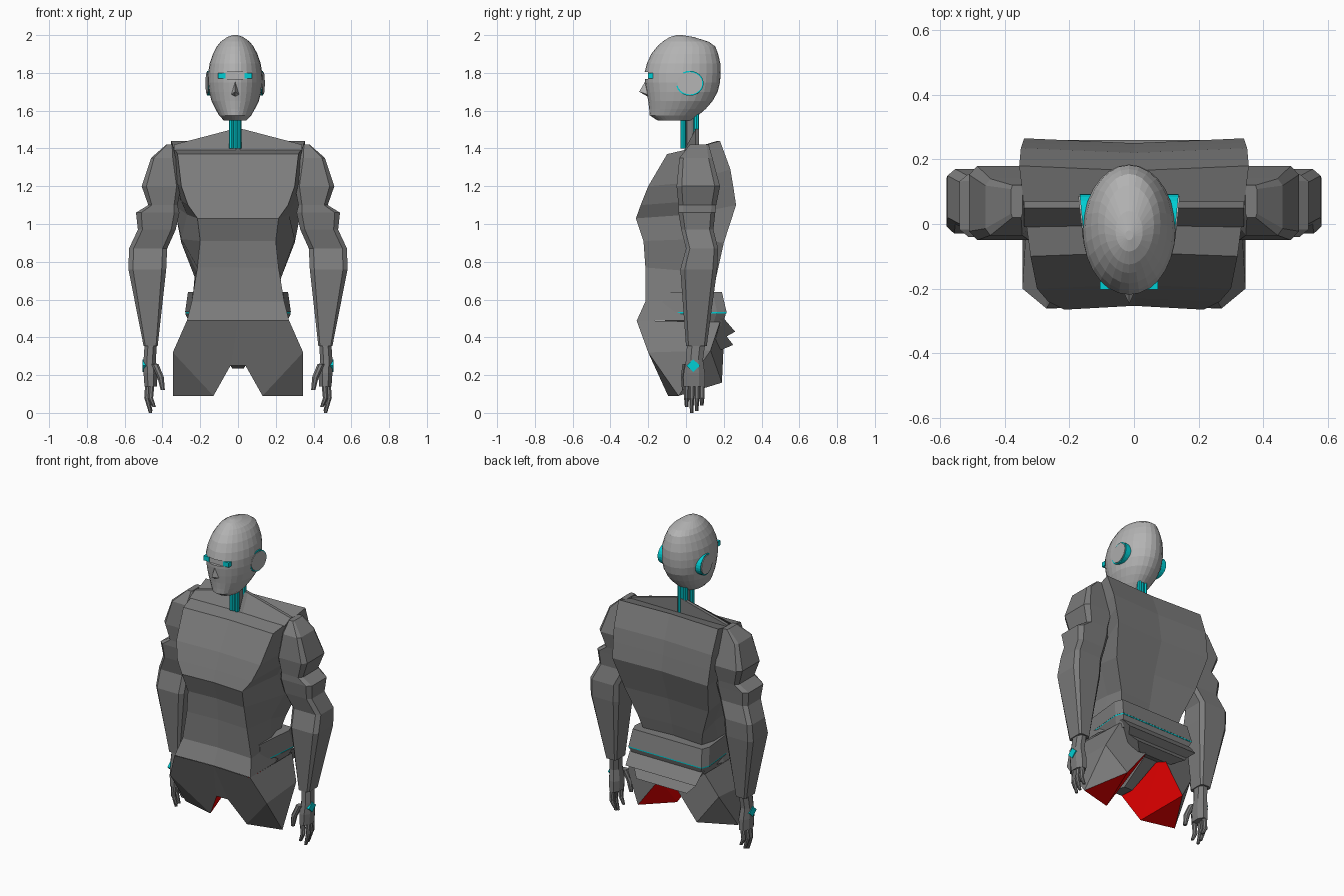
import bpy, bmesh, math

if "Cube" in bpy.data.objects:
    bpy.data.objects.remove(bpy.data.objects["Cube"])


def material(name, rgb):
    m = bpy.data.materials.new(name)
    m.diffuse_color = (*rgb, 1)
    m.use_nodes = True
    m.node_tree.nodes["Principled BSDF"].inputs["Base Color"].default_value = m.diffuse_color
    return m


cyan = material("cyan", (0.0, 0.62, 0.66))
dark = material("dark_grey", (0.2, 0.2, 0.2))
light = material("head_grey", (0.45, 0.45, 0.45))
red = material("red", (0.85, 0.0, 0.0))


def mesh(name, verts, faces, mat=dark, fix=True):
    bm = bmesh.new()
    vs = [bm.verts.new(v) for v in verts]
    for f in faces:
        bm.faces.new([vs[i] for i in f])
    if fix:
        bmesh.ops.recalc_face_normals(bm, faces=bm.faces)
    me = bpy.data.meshes.new(name)
    bm.to_mesh(me)
    bm.free()
    ob = bpy.data.objects.new(name, me)
    bpy.context.collection.objects.link(ob)
    me.materials.append(mat)
    return ob


def loft(name, rings, mat=dark):
    n = len(rings[0])
    verts = [p for r in rings for p in r]
    faces = [tuple(range(n)), tuple(range((len(rings) - 1) * n, len(rings) * n))]
    for k in range(len(rings) - 1):
        for i in range(n):
            j = (i + 1) % n
            faces.append((k * n + i, k * n + j, (k + 1) * n + j, (k + 1) * n + i))
    return mesh(name, verts, faces, mat)


def octagon(z, x0, x1, y0, y1, s=1, c=0.28):
    cx, cy = (x1 - x0) * c, (y1 - y0) * c
    pts = [(x0 + cx, y0), (x1 - cx, y0), (x1, y0 + cy), (x1, y1 - cy),
           (x1 - cx, y1), (x0 + cx, y1), (x0, y1 - cy), (x0, y0 + cy)]
    return [(s * x, y, z) for x, y in pts]


def box(name, x0, x1, y0, y1, z0, z1, mat=dark):
    return loft(name, [[(x0, y0, z), (x1, y0, z), (x1, y1, z), (x0, y1, z)] for z in (z0, z1)], mat)


def ellipse(cx, cy, z, rx, ry, n=28):
    return [(cx + rx * math.sin(2 * math.pi * i / n), cy - ry * math.cos(2 * math.pi * i / n), z)
            for i in range(n)]


# Head: z, half width, front y, back y
HX = -0.015
head_sections = [(1.548, .06, -.15, .03), (1.575, .085, -.192, .065), (1.61, .105, -.195, .105),
                 (1.65, .125, -.2, .14), (1.70, .138, -.209, .168), (1.75, .144, -.217, .18),
                 (1.80, .143, -.22, .184), (1.85, .135, -.207, .182), (1.90, .118, -.184, .17),
                 (1.94, .097, -.152, .155), (1.965, .077, -.125, .12), (1.99, .042, -.085, .04),
                 (2.0, .012, -.05, -.02)]
head = loft("head", [ellipse(HX, (a + b) / 2, z, w, (b - a) / 2) for z, w, a, b in head_sections], light)
cutter = box("visor_cutter", HX - .1, HX + .1, -.3, -.2, 1.768, 1.805, light)
cutter.hide_render = True
cutter.hide_viewport = True
cut = head.modifiers.new("visor", "BOOLEAN")
cut.operation, cut.object, cut.solver = "DIFFERENCE", cutter, "EXACT"
mesh("nose", [(HX, -.21, 1.765), (HX, -.248, 1.70), (HX - .022, -.2, 1.685), (HX + .022, -.2, 1.685),
              (HX, -.195, 1.67)],
     [(0, 1, 2), (0, 3, 1), (1, 4, 2), (1, 3, 4), (0, 2, 4, 3)], light)
for s in (-1, 1):
    a, b = sorted((HX + s * .05, HX + s * .09))
    box("eye", a, b, -.202, -.15, 1.77, 1.80, cyan)


# Ear discs: cyan rim with a grey cap
def ear_ring(s, x, ry, rz):
    return [(HX + s * (x + .007 * math.cos(t)), .02 + ry * math.cos(t), 1.745 + rz * math.sin(t))
            for t in (2 * math.pi * i / 24 for i in range(24))]


for s in (-1, 1):
    loft("ear_rim", [ear_ring(s, .10, .073, .066), ear_ring(s, .146, .073, .066)], cyan)
    loft("ear_cap", [ear_ring(s, .12, .066, .059), ear_ring(s, .15, .066, .059)], light)

# Neck: grey core with cyan rods around it
loft("neck_core", [ellipse(HX, .03, z, .024, .035, 8) for z in (1.40, 1.58)])
for dx in (-.02, .0, .02):
    for y in (-.015, .055):
        loft("neck_rod", [ellipse(HX + dx, y, z, .0125, .015, 8) for z in (1.40, 1.60)], cyan)

# Torso: front (half width, y, z), side, back
torso_sections = [
    ((.32, -.10, 1.37), (.34, .05, 1.405), (.355, .18, 1.44)),
    ((.30, -.20, 1.20), (.33, .02, 1.22), (.35, .235, 1.29)),
    ((.265, -.24, 1.10), (.30, .02, 1.12), (.345, .25, 1.20)),
    ((.215, -.265, 1.03), (.27, .02, 1.05), (.34, .265, 1.10)),
    ((.20, -.225, .91), (.30, .05, .92), (.30, .20, .90)),
    ((.215, -.215, .77), (.22, .02, .75), (.23, .16, .72)),
    ((.245, -.215, .59), (.24, .0, .60), (.20, .13, .60)),
    ((.27, -.26, .49), (.27, .0, .49), (.22, .14, .49))]
verts, faces = [], []
for f, sd, b in torso_sections:
    right = [(0, f[1] + .012, f[2]), f, sd, b, (0, b[1] - .015, b[2])]
    verts += right + [(-x, y, z) for x, y, z in right[3:0:-1]]
for k in range(len(torso_sections) - 1):
    for i in range(8):
        j = (i + 1) % 8
        faces.append((k * 8 + i, k * 8 + j, k * 8 + 8 + j, k * 8 + 8 + i))
faces += [(0, 1, 2, 6, 7), (2, 3, 4, 5, 6)]
mesh("torso", verts, faces)

# Sloping trapezius fin from the neck to each shoulder
for s in (-1, 1):
    loft("trapezius", [[(s * x, -.01, z0), (s * x, .07, z0), (s * x, .07, z1), (s * x, .05, z1)]
                       for x, z0, z1 in ((.01, 1.38, 1.505), (.035, 1.38, 1.50), (.34, 1.39, 1.42))])


# Belt around the back of the waist, with a thin cyan seam
def belt_ring(z, w, y0, y1):
    return [(-w * .9, y0, z), (w * .9, y0, z), (w, y1 - .05, z), (w * .93, y1, z),
            (-w * .93, y1, z), (-w, y1 - .05, z)]


loft("belt_upper", [belt_ring(.64, .265, -.12, .19), belt_ring(.534, .28, -.13, .215)])
loft("belt_seam", [belt_ring(.534, .279, -.125, .214), belt_ring(.527, .279, -.125, .214)], cyan)
loft("belt_lower", [belt_ring(.527, .28, -.13, .212), belt_ring(.46, .25, -.1, .19)])

# Stacked rear plates below the belt, narrowing downward
profile = [(.08, .50, .26), (.20, .50, .26), (.26, .43, .25), (.215, .405, .22),
           (.25, .36, .18), (.19, .335, .12), (.08, .36, .12)]
loft("rear_plates", [[(s * w, y, z) for y, z, w in profile] for s in (-1, 1)])

# Hip and thigh shells, closed by a slanted red cut face
half = [(0, -.25, .49), (.27, -.262, .49), (.345, -.20, .32), (.345, -.04, .09), (.13, -.095, .09),
        (.04, -.16, .25), (.26, .18, .48), (.325, .13, .33), (.21, .19, .16), (.05, .2, .37), (0, .19, .47)]
shell = [(0, 1, 2, 4, 5), (2, 3, 4), (1, 6, 7, 2), (2, 7, 3), (7, 8, 3), (6, 10, 9, 8, 7)]
cap = [(5, 4, 9), (4, 8, 9), (4, 3, 8)]
for s in (1, -1):
    pts = [(s * x, y, z) for x, y, z in half]
    thigh = mesh("thigh", pts, [f[::s] for f in shell + cap], fix=False)
    thigh.data.materials.append(red)
    for p in list(thigh.data.polygons)[len(shell):]:
        p.material_index = 1
mesh("crotch_strip", [(-.04, -.16, .25), (.04, -.16, .25), (.05, .2, .37), (-.05, .2, .37),
                      (-.03, -.05, .235), (.03, -.05, .235), (0, -.25, .49), (0, .19, .47)],
     [(0, 4, 5, 1), (4, 3, 2, 5), (0, 1, 6), (2, 3, 7), (0, 3, 4), (1, 5, 2)], fix=False)

# Arms: z, inner x, outer x, front y, back y
arm_sections = [(1.42, .345, .38, .02, .12), (1.35, .33, .46, -.035, .14), (1.20, .30, .51, -.05, .18),
                (1.10, .32, .475, -.04, .16), (1.06, .31, .54, -.04, .155), (.97, .33, .53, -.025, .145),
                (.87, .375, .577, .0, .17), (.76, .38, .58, -.03, .165), (.355, .425, .50, .0, .11)]
hand_sections = [(.355, .43, .495, .005, .10), (.28, .435, .50, .0, .09), (.21, .425, .50, -.012, .10),
                 (.14, .43, .495, -.012, .10)]


def finger(name, s, path, r):
    loft(name, [octagon(z, x - r * k, x + r * k, y - r * k, y + r * k, s)
                for (x, y, z), k in zip(path, (1.1, 1, .65))])


for s in (-1, 1):
    loft("arm", [octagon(*sec, s, .12) for sec in arm_sections])
    loft("palm", [octagon(*sec, s) for sec in hand_sections])
    for i, tip in enumerate((.03, .0, .01, .04)):
        y = .003 + i * .027
        dx = (-.012, .008, .006, -.004)[i]
        finger("finger", s, [(.468 + dx, y, .16), (.475 + dx, y, .08), (.455 + dx, y, tip)], .0135)
    finger("thumb", s, [(.44, .0, .26), (.41, -.01, .19), (.398, -.01, .12)], .017)
    # Cyan diamond on the back of the hand
    loft("hand_diamond", [[(s * x, .038 + .036 * a, .25 + .033 * b)
                           for a, b in ((1, 0), (0, 1), (-1, 0), (0, -1))] for x in (.48, .505)], cyan)
